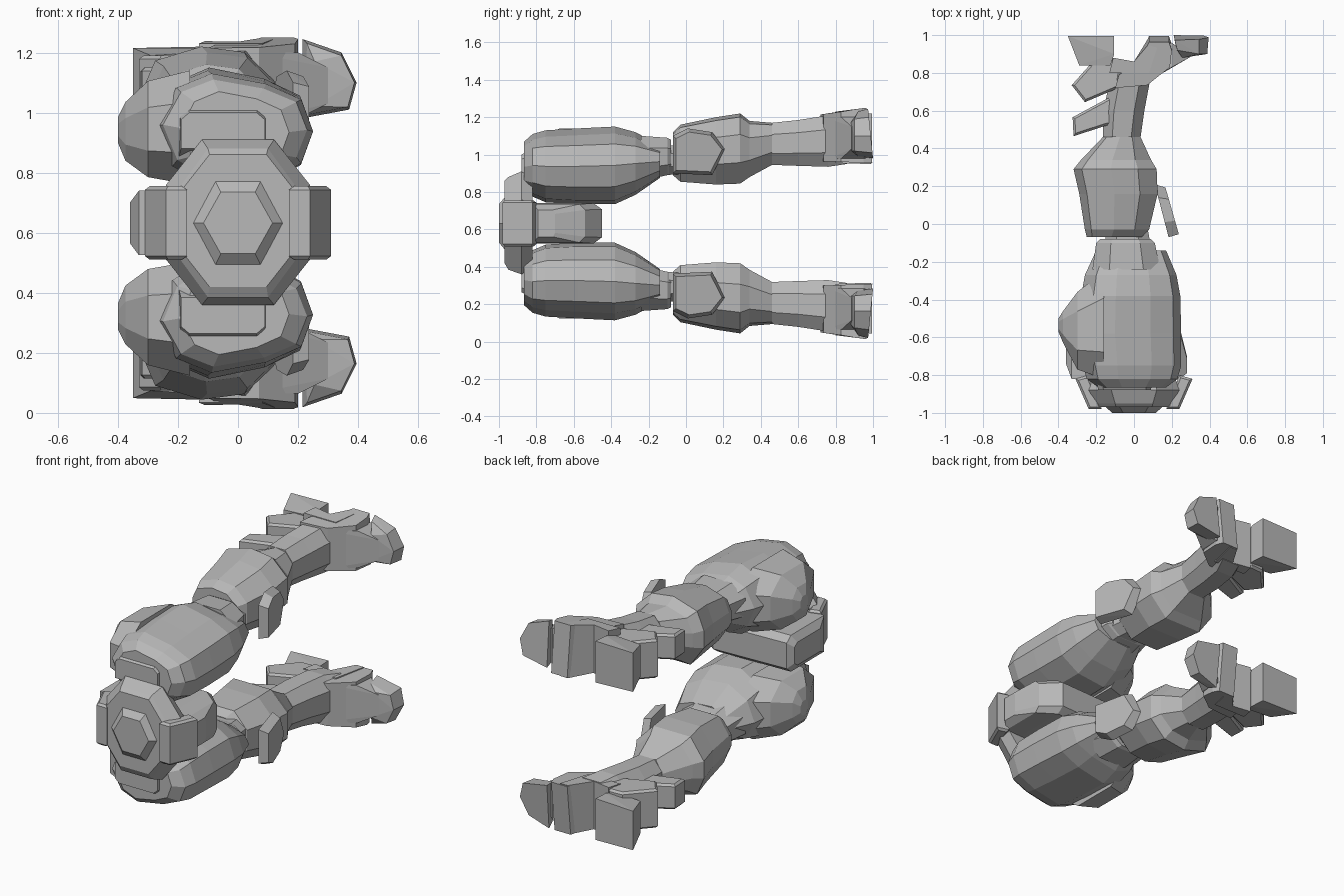
import bpy, bmesh, math

if "Cube" in bpy.data.objects:
    bpy.data.objects.remove(bpy.data.objects["Cube"])

MID = 0.632  # mirror height between the two legs
grey = bpy.data.materials.new("armour grey")
grey.diffuse_color = (0.48, 0.48, 0.48, 1)
grey.use_nodes = True
grey.node_tree.nodes["Principled BSDF"].inputs["Base Color"].default_value = grey.diffuse_color

# Cross-sections in unit coordinates
OCT = [(1, .45), (.5, 1), (-.5, 1), (-1, .45), (-1, -.45), (-.5, -1), (.5, -1), (1, -.45)]
HEX = [(math.cos(math.radians(60 * i)), 1.155 * math.sin(math.radians(60 * i))) for i in range(6)]
THIGH = [(1, 0), (.85, .55), (.4, .82), (-.3, 1), (-.75, .75), (-1, .1),
         (-.8, -.6), (-.3, -1), (.4, -.9), (.85, -.55)]
CALF = [(1, .4), (.55, .9), (-.1, 1), (-.8, .75), (-1, .2), (-1, -.35), (-.6, -1), (.5, -1), (1, -.4)]


def finish(name, bm, mirror):
    bmesh.ops.recalc_face_normals(bm, faces=bm.faces)
    me = bpy.data.meshes.new(name)
    for v in bm.verts:
        v.co.z -= MID
    bm.to_mesh(me)
    bm.free()
    me.materials.append(grey)
    ob = bpy.data.objects.new(name, me)
    ob.location.z = MID
    bpy.context.collection.objects.link(ob)
    if mirror:
        m = ob.modifiers.new("other leg", 'MIRROR')
        m.use_axis = (False, False, True)
        m.use_mirror_merge = False
    return ob


def loft(name, rings, section=OCT, axis='y', mirror=True):
    """Rings are (position, min a, max a, min z, max z) along the axis."""
    bm = bmesh.new()
    loops = []
    for p, a0, a1, z0, z1 in rings:
        loop = []
        for u, w in section:
            a = (a0 + a1) / 2 + u * (a1 - a0) / 2
            z = (z0 + z1) / 2 + w * (z1 - z0) / 2
            loop.append(bm.verts.new((a, p, z) if axis == 'y' else (p, a, z)))
        loops.append(loop)
    n = len(section)
    for r, s in zip(loops, loops[1:]):
        for i in range(n):
            bm.faces.new((r[i], r[(i + 1) % n], s[(i + 1) % n], s[i]))
    bm.faces.new(loops[0])
    bm.faces.new(loops[-1])
    return finish(name, bm, mirror)


def prism(name, outline, z0, z1, bevel=0, tilt=0, flare=0, mirror=True):
    """Plan outline raised from z0 to z1, with flared ends and tilted sole."""
    bm = bmesh.new()
    low, high = [], []
    for x, y in outline:
        f = flare * (y - outline[0][1])
        for verts, z in ((low, z0 - f * .3), (high, z1 + f)):
            verts.append(bm.verts.new((x, y - tilt * (z - z0) * (y > .9), z)))
    bm.faces.new(low)
    bm.faces.new(high)
    n = len(low)
    for i in range(n):
        bm.faces.new((low[i], low[(i + 1) % n], high[(i + 1) % n], high[i]))
    if bevel:
        bmesh.ops.recalc_face_normals(bm, faces=bm.faces)
        edges = [e for e in bm.edges if abs(e.verts[0].co.z - e.verts[1].co.z) < .1]
        bmesh.ops.bevel(bm, geom=edges, offset=bevel, segments=1, affect='EDGES')
    return finish(name, bm, mirror)


def hull(name, points):
    bm = bmesh.new()
    for p in points:
        bm.verts.new(p)
    bmesh.ops.convex_hull(bm, input=bm.verts)
    bmesh.ops.dissolve_limit(bm, angle_limit=.03, verts=bm.verts, edges=bm.edges)
    return finish(name, bm, True)


# Pelvis: faceted disc with a raised hexagonal boss
loft("pelvis_disc", [(-.97, -.19, .19, .42, .86), (-.95, -.2, .2, .385, .88),
                     (-.88, -.24, .24, .36, .91), (-.82, -.22, .22, .4, .87)], mirror=False)
loft("pelvis_boss", [(-.96, -.16, .16, .482, .782), (-1.0, -.115, .115, .53, .735)],
     HEX, mirror=False)

# Slanted side plates of the pelvis
for side, label in ((1, "right"), (-1, "left")):
    prism("pelvis_plate_" + label,
          [(side * x, y) for x, y in ((.17, -.98), (.24, -.98), (.31, -.82), (.24, -.8))],
          .51, .755, bevel=.012, mirror=False)

# Broad block between the thighs
loft("crotch_block", [(-.36, -.74, -.5, .565, .7), (-.33, -.82, -.47, .525, .74),
                      (.14, -.85, -.45, .525, .74), (.24, -.82, -.54, .53, .735),
                      (.28, -.79, -.7, .56, .705)],
     [(1, .7), (.78, 1), (-1, 1), (-1, -1), (.78, -1), (1, -.7)], axis='x', mirror=False)

# Hip joint linking pelvis and thigh
loft("hip_joint", [(-.88, -.19, .09, .88, 1.0), (-.8, -.2, .1, .84, 1.04)],
     [(1, .6), (.8, 1), (-.8, 1), (-1, .6), (-1, -1), (1, -1)])

# Thigh shell, rear bulge and collar
loft("thigh", [(-.865, -.19, .17, .8, 1.07), (-.82, -.25, .23, .775, 1.11),
               (-.75, -.27, .25, .745, 1.13),
               (-.58, -.29, .25, .735, 1.14), (-.38, -.28, .245, .735, 1.15),
               (-.27, -.26, .225, .785, 1.12), (-.14, -.2, .17, .875, 1.05)], THIGH)
loft("thigh_rear_bulge", [(-.16, -.82, -.25, .76, 1.14), (-.3, -.77, -.36, .785, 1.105),
                          (-.375, -.63, -.46, .84, 1.035), (-.4, -.57, -.5, .9, .985)], axis='x')
loft("thigh_collar", [(-.24, -.22, .14, .86, 1.1), (-.1, -.2, .11, .89, 1.09),
                      (-.08, -.18, .09, .9, 1.08)])
loft("knee_joint", [(-.12, -.15, .09, .89, 1.05), (.04, -.15, .06, .9, 1.05)])

# Calf narrowing to the ankle
loft("calf", [(-.07, -.25, .04, .89, 1.12), (-.03, -.26, .08, .855, 1.16),
              (.16, -.29, .125, .84, 1.2), (.29, -.32, .12, .845, 1.22),
              (.34, -.28, .09, .88, 1.18), (.46, -.165, .035, .945, 1.17)], CALF)

# Slanted pentagonal knee pad
PAD = [(-.07, .9), (-.07, 1.1), (.01, 1.14), (.14, 1.12), (.21, 1.03), (.14, .89)]
hull("knee_pad", [(.225 - .28 * (y * .9 + .005) - .004, y * .88 + .008, 1.01 + (z - 1.01) * .85)
                  for y, z in PAD] +
     [(.165 - .26 * y, y, z) for y, z in PAD])

# Ankle, rear fin and foot body
loft("ankle", [(.46, -.165, .035, .945, 1.17), (.6, -.16, .055, .94, 1.185),
               (.76, -.13, .085, .935, 1.21), (.86, -.1, .13, .95, 1.235)])
prism("ankle_fin", [(-.15, .52), (-.32, .465), (-.325, .565), (-.14, .665), (0, .73), (0, .55)],
      1.0, 1.15, bevel=.012)
prism("foot_body", [(-.1, .72), (.07, .735), (.19, .83), (.2, .95),
                    (.185, .995), (.08, .995), (.02, .85), (-.08, .79)],
      .965, 1.215, tilt=.11, flare=.13)

# Instep tapering towards the toe
hull("instep", [(x, y, z) for x, y, z0, z1 in
                ((.05, .74, .97, 1.2), (.2, .83, .98, 1.2), (.3, .885, 1.03, 1.15),
                 (.2, .96, .98, 1.2), (.08, .9, .98, 1.2)) for z in (z0, z1)])

# Toe cap with a blunt pointed sole
TOE = [(.21, .98), (.37, 1.01), (.395, 1.1), (.345, 1.2), (.215, 1.245)]
hull("toe_cap", [(x, 1.0 - .1 * (z - .98), z) for x, z in TOE] +
     [(.225 + (x - .21) * .88, .9 + .02 * (x < .22), 1.1 + (z - 1.1) * .9) for x, z in TOE] +
     [(.255, .88, 1.02), (.255, .88, 1.17)])

# Heel link and heel block
prism("heel_link", [(-.26, .645), (-.06, .73), (-.03, .8), (-.12, .885), (-.2, .88), (-.33, .735)],
      .96, 1.19, bevel=.012)
hull("heel", [(x, y, z) for x, y, z0, z1 in
              ((-.29, .84, 1.0, 1.19), (-.125, .84, .99, 1.2), (-.105, .9, .98, 1.215),
               (-.105, .995, .975, 1.22), (-.35, .995, .985, 1.215)) for z in (z0, z1)])
prism("sole_bridge", [(-.13, .8), (.08, .8), (.13, .99), (.08, .99), (0, .86), (-.11, .88)],
      .955, 1.23, tilt=.12, flare=.1)
